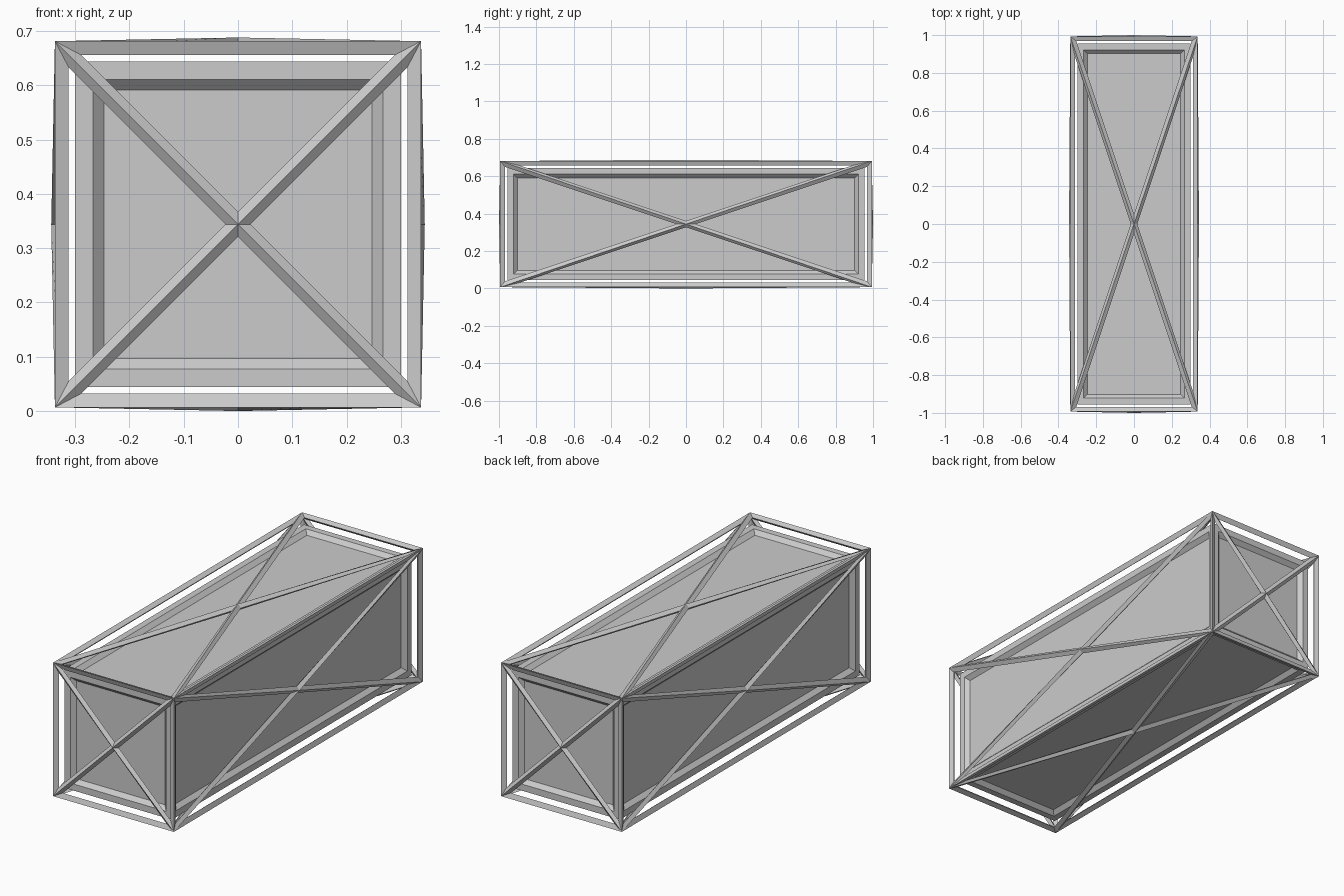
import bpy, bmesh, math
from mathutils import Vector

if "Cube" in bpy.data.objects:
    bpy.data.objects.remove(bpy.data.objects["Cube"])

HX, HY, HZ = 0.328, 0.984, 0.328   # half size of the strut centre lines
R = 0.016                          # half thickness of a strut
CZ = HZ + R                        # height of the centre


def finish(bm, name):
    bmesh.ops.recalc_face_normals(bm, faces=bm.faces)
    me = bpy.data.meshes.new(name)
    bm.to_mesh(me)
    bm.free()
    ob = bpy.data.objects.new(name, me)
    ob.location.z = CZ
    bpy.context.collection.objects.link(ob)
    return ob


def box(hx, hy, hz):
    bm = bmesh.new()
    bmesh.ops.create_cube(bm, size=2)
    bmesh.ops.scale(bm, vec=(hx, hy, hz), verts=bm.verts)
    bm.normal_update()
    return bm


# Inner crate: flat rim with a sloped recess and panel on every side
bm = box(0.30, 0.955, 0.30)
sides = bm.faces[:]
bmesh.ops.inset_individual(bm, faces=sides, thickness=0.033, use_even_offset=True)
bmesh.ops.inset_individual(bm, faces=sides, thickness=0.02, depth=-0.02, use_even_offset=True)
finish(bm, "inner_crate")

# Outer cage: ridged struts along box edges and across the face diagonals
src = box(HX, HY, HZ)
bmesh.ops.poke(src, faces=src.faces[:])
src.normal_update()
cage = bmesh.new()
outer, inner = {}, {}
for v in src.verts:
    s = [1 if c > 0 else -1 if c < 0 else 0 for c in (round(x, 4) for x in v.co)]
    n = Vector(s).normalized()
    outer[v] = cage.verts.new(v.co + n * R)
    inner[v] = cage.verts.new(v.co - n * R)
for f in src.faces:
    vs = list(f.verts)
    mid = []
    for i, v in enumerate(vs):
        a = (vs[i - 1].co - v.co).normalized()
        b = (vs[(i + 1) % 3].co - v.co).normalized()
        mid.append(cage.verts.new(v.co + (a + b).normalized() * R / math.sin(a.angle(b) / 2)))
    for i in range(3):
        j = (i + 1) % 3
        cage.faces.new((outer[vs[i]], outer[vs[j]], mid[j], mid[i]))
        cage.faces.new((mid[i], mid[j], inner[vs[j]], inner[vs[i]]))
src.free()
finish(cage, "outer_cage")
